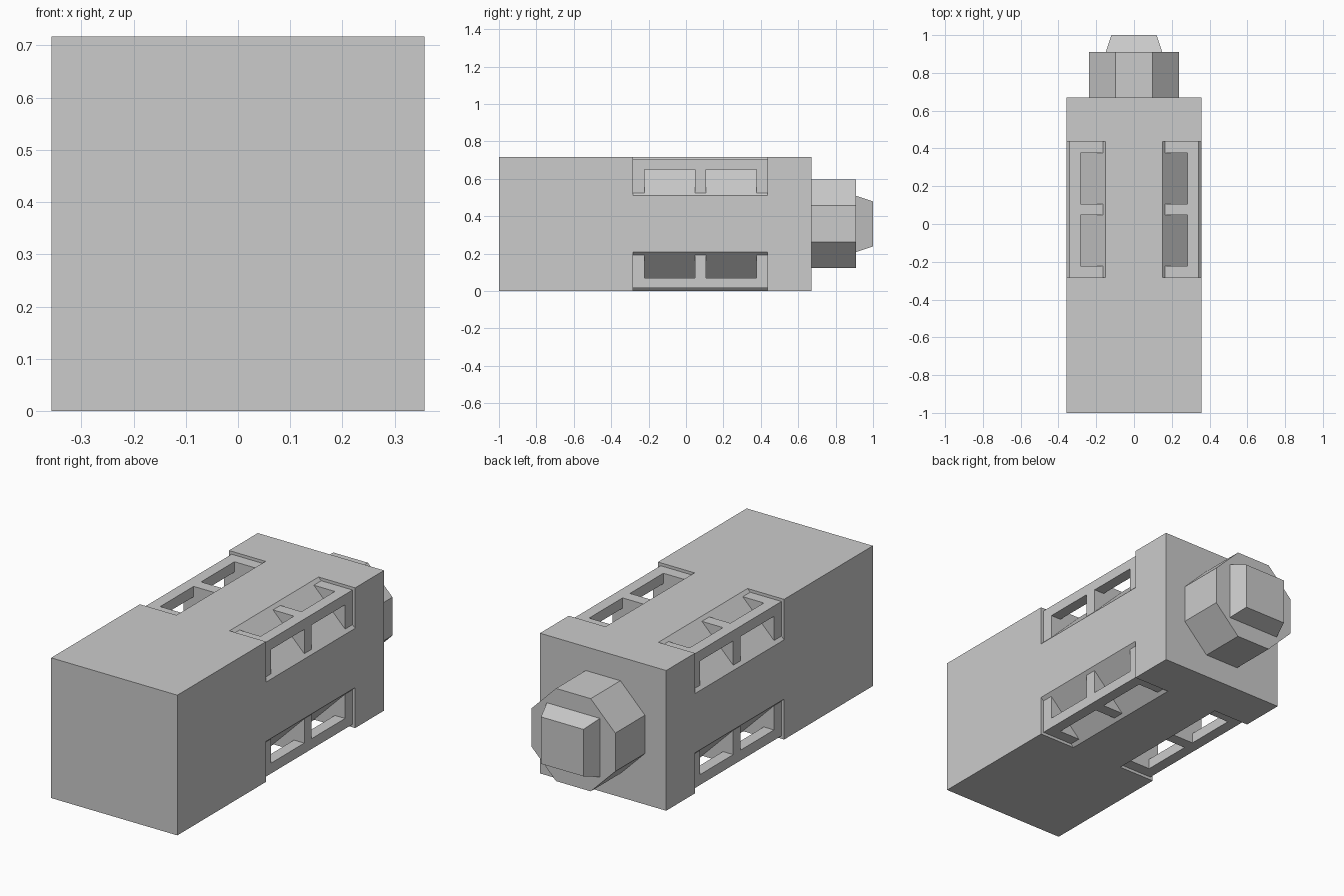
import bpy, bmesh

if "Cube" in bpy.data.objects:
    bpy.data.objects.remove(bpy.data.objects["Cube"])

W, H = 0.357, 0.717           # half width and height of the body
C = H / 2                     # height of the long axis
Y0, Y1 = -0.283, 0.437        # span of the corner recesses
CH = 0.207                    # chamfer depth of each recess
IN = 0.015                    # how far the frames sit below the skin


def add_prism(bm, profile, y0, y1, end_scale=1.0):
    """Extrude an (x, z-about-axis) profile along y, optionally tapering it."""
    a = [bm.verts.new((x, y0, C + z)) for x, z in profile]
    b = [bm.verts.new((x * end_scale, y1, C + z * end_scale)) for x, z in profile]
    bm.faces.new(a)
    bm.faces.new(b[::-1])
    n = len(a)
    for i in range(n):
        bm.faces.new((a[i], b[i], b[(i + 1) % n], a[(i + 1) % n]))


def finish(name, bm):
    bmesh.ops.recalc_face_normals(bm, faces=bm.faces)
    me = bpy.data.meshes.new(name)
    bm.to_mesh(me)
    bm.free()
    ob = bpy.data.objects.new(name, me)
    bpy.context.collection.objects.link(ob)
    return ob


def rect(x0, x1, z0, z1):
    return [(x0, z0), (x1, z0), (x1, z1), (x0, z1)]


def flip(profile, sx, sz):
    return [(x * sx, z * sz) for x, z in profile]


CORNERS = [(sx, sz) for sx in (1, -1) for sz in (1, -1)]

# Long square body
bm = bmesh.new()
add_prism(bm, rect(-W, W, -C, C), -1.0, 0.67)
body = finish("body", bm)

# Diagonal recesses cut from the four long edges
e = 0.05
tri = [(W - CH - e, C + e), (W + e, C + e), (W + e, C - CH - e)]
bm = bmesh.new()
for s in CORNERS:
    add_prism(bm, flip(tri, *s), Y0, Y1)
cutter = finish("recess_cutter", bm)
cutter.hide_render = True
mod = body.modifiers.new("recesses", 'BOOLEAN')
mod.operation = 'DIFFERENCE'
mod.solver = 'EXACT'
mod.object = cutter
bpy.context.view_layer.objects.active = body
bpy.ops.object.modifier_apply(modifier=mod.name)
bpy.data.objects.remove(cutter)

# Corner frames: three triangular ribs joined by a square outer rail
ox, oz = W - IN, C - IN
leg = CH - 2 * IN
rib = [(ox, oz), (ox, oz - leg), (ox - leg, oz)]
rail = rect(ox - 0.058, ox, oz - 0.053, oz)
RIB = 0.06
mid = (Y0 + Y1) / 2
starts = (Y0, mid - RIB / 2, Y1 - RIB)
for sx, sz in CORNERS:
    bm = bmesh.new()
    for y in starts:
        add_prism(bm, flip(rib, sx, sz), y, y + RIB)
    for ya, yb in zip(starts, starts[1:]):
        add_prism(bm, flip(rail, sx, sz), ya + RIB, yb)
    finish(f"corner_frame_{'right' if sx > 0 else 'left'}_{'top' if sz > 0 else 'bottom'}", bm)

# Octagonal collar at the back
r, h = 0.237, 0.098
bm = bmesh.new()
add_prism(bm, [(h, r), (r, h), (r, -h), (h, -r), (-h, -r), (-r, -h), (-r, h), (-h, r)], 0.67, 0.91)
finish("collar", bm)

# Tapered square tip
bm = bmesh.new()
add_prism(bm, rect(-0.15, 0.15, -0.15, 0.15), 0.91, 1.0, 0.8)
finish("tip", bm)
